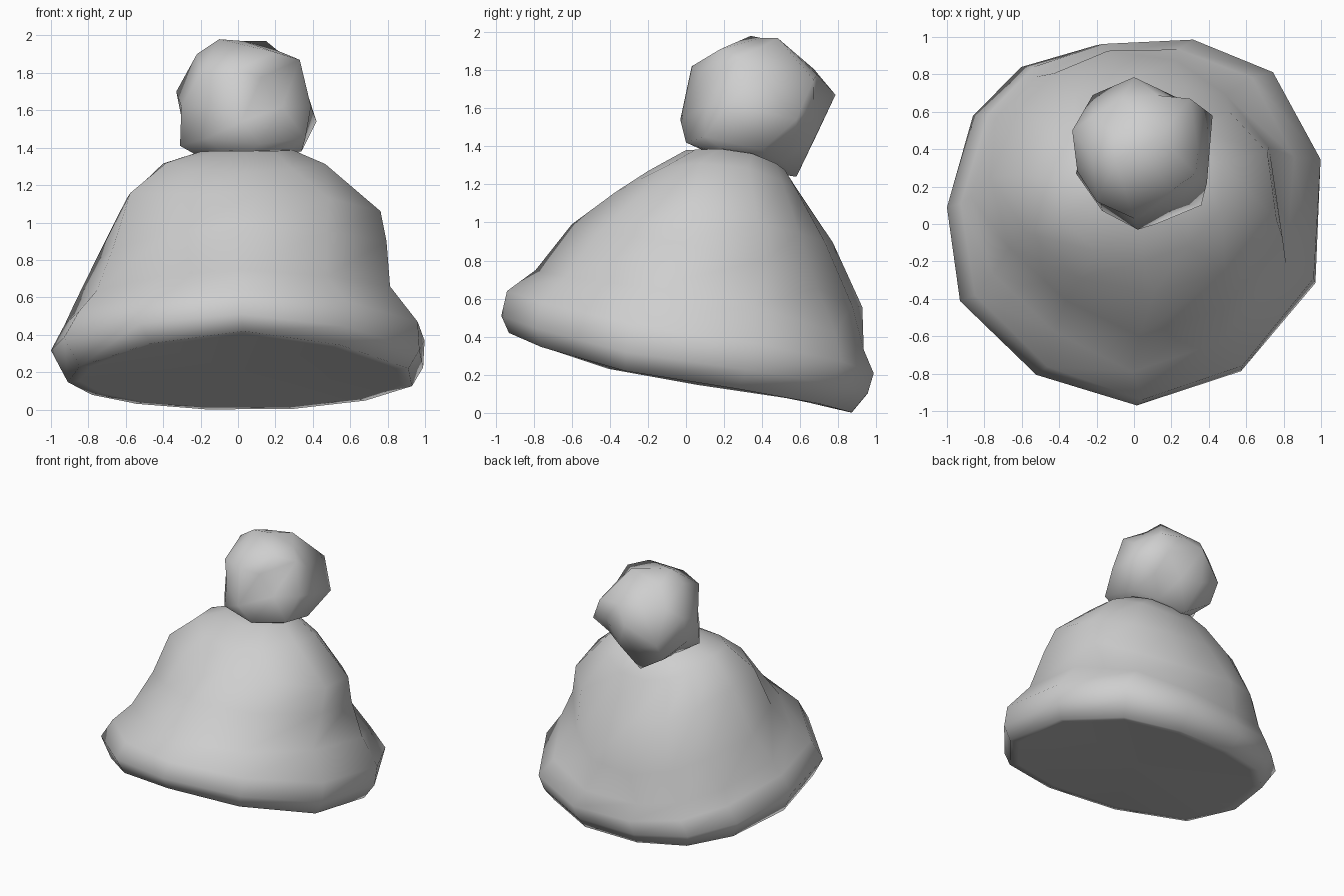
import bpy, bmesh, math
from mathutils import Vector

wool = bpy.data.materials.new("grey wool")
wool.diffuse_color = (0.62, 0.62, 0.62, 1)


def finish(name, bm, angle):
    bmesh.ops.recalc_face_normals(bm, faces=bm.faces)
    mesh = bpy.data.meshes.new(name)
    bm.to_mesh(mesh)
    bm.free()
    mesh.materials.append(wool)
    ob = bpy.data.objects.new(name, mesh)
    bpy.context.collection.objects.link(ob)
    bpy.ops.object.select_all(action='DESELECT')
    ob.select_set(True)
    bpy.context.view_layer.objects.active = ob
    bpy.ops.object.shade_smooth_by_angle(angle=math.radians(angle))
    return ob


# Uneven twelve-sided outline shared by every ring of the hat
OUTLINE = [(0.02, -1), (0.58, -0.81), (0.98, -0.32), (1, 0.34), (0.73, 0.81), (0.3, 1),
           (-0.2, 1), (-0.6, 0.88), (-0.86, 0.61), (-1, 0.1), (-0.93, -0.42), (-0.52, -0.83)]

# Rings: front y, front z, back y, back z, left x, left z, right x, right z,
# then the inward dent at front left, front right, back right, back left
RINGS = [(-0.93, 0.42, 0.87, 0.00, -0.91, 0.16, 0.93, 0.17, 0, 0, 0, 0),   # lower brim edge
         (-0.97, 0.51, 0.955, 0.10, -1.0, 0.33, 0.99, 0.27, 0, 0, 0, 0),
         (-0.94, 0.64, 0.97, 0.20, -0.93, 0.47, 0.98, 0.42, 0.02, 0, -0.03, 0.02),
         (-0.79, 0.75, 0.91, 0.32, -0.88, 0.58, 0.83, 0.62, 0.11, 0, -0.05, 0.03),
         (-0.60, 0.99, 0.95, 0.55, -0.78, 0.80, 0.81, 0.86, 0.10, 0.0, 0.18, 0.08),
         (-0.37, 1.16, 0.78, 0.89, -0.60, 1.14, 0.78, 1.03, -0.05, 0.01, 0.16, 0.04),
         (-0.20, 1.27, 0.59, 1.16, -0.40, 1.32, 0.48, 1.31, -0.05, 0.02, 0.04, 0.0),
         (0.00, 1.38, 0.52, 1.27, -0.22, 1.37, 0.30, 1.38, 0, 0, 0, 0)]    # crown

bm = bmesh.new()
loops = []
for fy, fz, by, bz, lx, lz, rx, rz, *dent in RINGS:
    loop = []
    for u, v in OUTLINE:
        w = u * u / (u * u + v * v)
        q = dent[(0 if u < 0 else 1) if v < 0 else (2 if u > 0 else 3)]
        k = 1 - q * 2 * abs(u * v) / (u * u + v * v)
        x = (lx + rx) / 2 + k * u * (rx - lx) / 2
        y = (fy + by) / 2 + k * v * (by - fy) / 2
        z = v * (bz - fz) / 2 * (1 - 0.35 * w) + (fz + bz) / 2 * (1 - w) \
            + ((lz + rz) / 2 + u * (rz - lz) / 2) * w
        loop.append(bm.verts.new((x, y, z)))
    loops.append(loop)
# Inner edge of the underside, just inside the lower brim edge
base = Vector((0, 0, 0.205))
loops.insert(0, [bm.verts.new(base.lerp(v.co, 0.93)) for v in loops[0]])
n = len(OUTLINE)
for a, b in zip(loops, loops[1:]):
    for i in range(n):
        j = (i + 1) % n
        bm.faces.new((a[i], a[j], b[j], b[i]))
# Crown tip and flat underside
for loop, co in ((loops[-1], (0.03, 0.25, 1.39)), (loops[0], base)):
    mid = bm.verts.new(co)
    for i in range(n):
        bm.faces.new((loop[i], loop[(i + 1) % n], mid))
finish("knit_hat", bm, 120)

# Lumpy pompom: a low sphere whose points nearest to each tuft move out to it
TUFTS = [(0.02, -0.03, 1.54), (0.0, 0.58, 1.24), (0.0, 0.785, 1.67), (0.42, 0.58, 1.54),
         (0.36, 0.10, 1.45), (-0.33, 0.50, 1.70), (-0.31, 0.27, 1.41), (-0.10, 0.34, 1.98),
         (0.15, 0.48, 1.97), (0.33, 0.27, 1.87), (0.0, 0.03, 1.82), (-0.22, 0.69, 1.52),
         (0.30, 0.67, 1.75), (-0.17, 0.07, 1.45), (0.12, 0.0, 1.42), (0.39, 0.22, 1.62),
         (-0.22, 0.35, 1.90), (-0.22, 0.60, 1.38), (0.34, 0.40, 1.38), (-0.20, 0.12, 1.80),
         (0.20, 0.18, 1.91)]
CENTRE = Vector((0.03, 0.39, 1.62))
bm = bmesh.new()
bmesh.ops.create_icosphere(bm, subdivisions=2, radius=0.35)
free = list(bm.verts)
for t in TUFTS:
    d = Vector(t) - CENTRE
    v = max(free, key=lambda p: p.co.normalized().dot(d.normalized()))
    v.co = d
    free.remove(v)
bmesh.ops.translate(bm, verts=bm.verts, vec=CENTRE)
finish("pompom", bm, 90)
